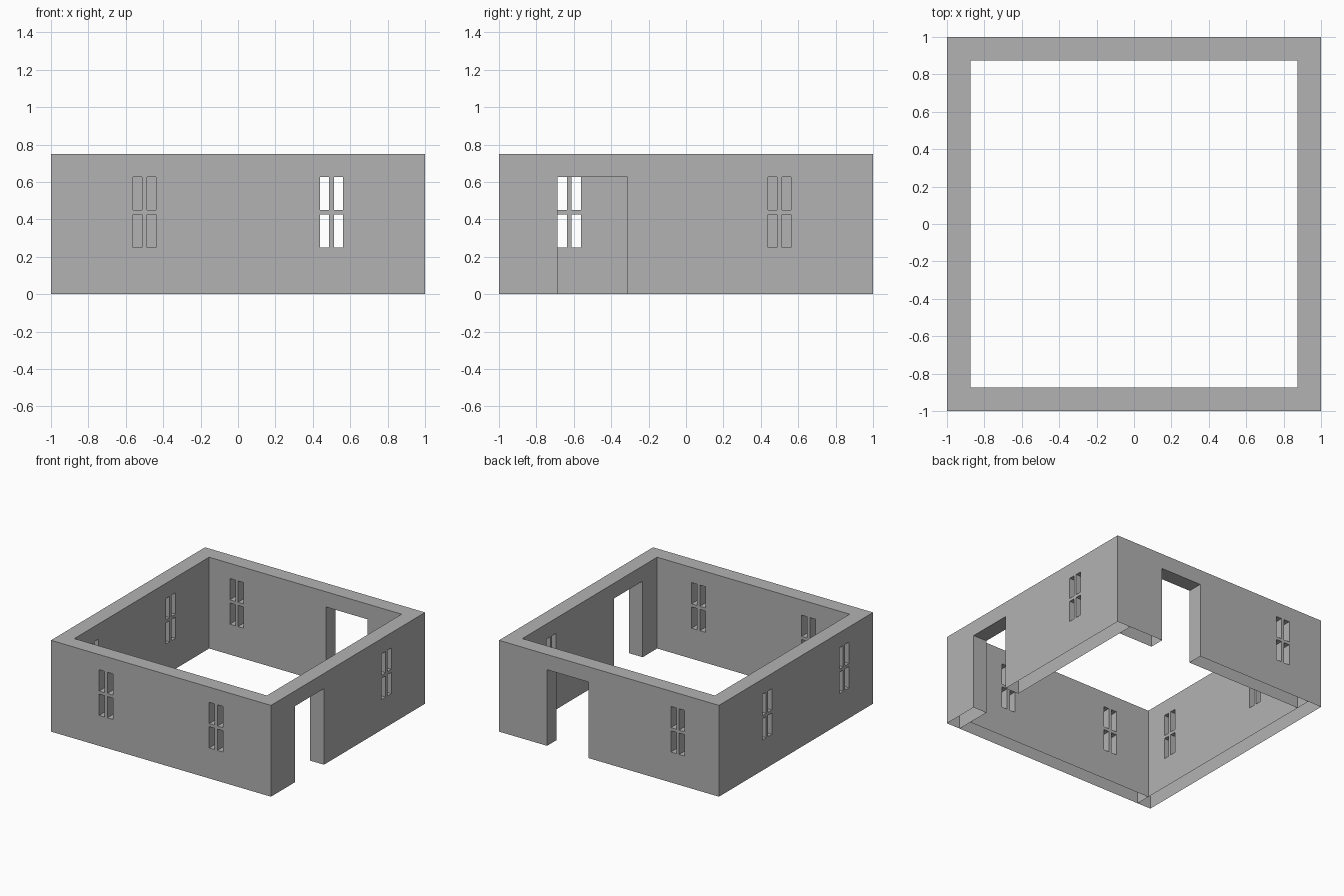
import bpy, bmesh
from mathutils import Matrix, Vector

cube = bpy.data.objects.get("Cube")
if cube:
    bpy.data.objects.remove(cube, do_unlink=True)

OUTER, INNER, HEIGHT = 1.0, 0.875, 0.75
HEAD, SILL = 0.625, 0.25            # top of openings, bottom of windows
MID, BAR = (HEAD + SILL) / 2, 0.0125
WINDOW_HALF, DOOR_HALF = 0.0625, 0.1875

grey = bpy.data.materials.new("wall_grey")
grey.use_nodes = True
colour = (0.448, 0.448, 0.448, 1)
grey.diffuse_color = colour
grey.node_tree.nodes["Principled BSDF"].inputs["Base Color"].default_value = colour


def add_box(bm, low, high):
    low, high = Vector(low), Vector(high)
    matrix = Matrix.Translation((low + high) / 2) @ Matrix.Diagonal((*(high - low), 1))
    bmesh.ops.create_cube(bm, size=1, matrix=matrix)


def make_object(name, bm):
    mesh = bpy.data.meshes.new(name)
    bm.to_mesh(mesh)
    bm.free()
    obj = bpy.data.objects.new(name, mesh)
    bpy.context.collection.objects.link(obj)
    return obj


def make_wall(name, along, side, windows, doors):
    """One wall running along x (0) or y (1), on the given side."""
    def block(bm, a0, a1, d0, d1, z0, z1):
        d0, d1 = sorted((d0 * side, d1 * side))
        if along == 0:
            add_box(bm, (a0, d0, z0), (a1, d1, z1))
        else:
            add_box(bm, (d0, a0, z0), (d1, a1, z1))

    # Solid wall: the side walls run the full depth
    half = OUTER if along == 1 else INNER
    bm = bmesh.new()
    block(bm, -half, half, INNER, OUTER, 0, HEIGHT)
    wall = make_object(name, bm)
    wall.data.materials.append(grey)

    # Doorways and four-pane windows
    bm = bmesh.new()
    near, far = INNER - 0.1, OUTER + 0.1
    for c in doors:
        block(bm, c - DOOR_HALF, c + DOOR_HALF, near, far, -0.1, HEAD)
    for c in windows:
        for a0, a1 in ((c - WINDOW_HALF, c - BAR), (c + BAR, c + WINDOW_HALF)):
            for z0, z1 in ((SILL, MID - BAR), (MID + BAR, HEAD)):
                block(bm, a0, a1, near, far, z0, z1)
    cutter = make_object(name + "_cutter", bm)
    cutter.hide_render = True

    cut = wall.modifiers.new("openings", 'BOOLEAN')
    cut.operation, cut.solver, cut.object = 'DIFFERENCE', 'EXACT', cutter
    bpy.context.view_layer.update()
    result = bpy.data.meshes.new_from_object(
        wall.evaluated_get(bpy.context.evaluated_depsgraph_get()))
    wall.modifiers.clear()
    wall.data = result
    bpy.data.objects.remove(cutter, do_unlink=True)

    # Walls are open underneath, and front and back walls butt the side walls
    bm = bmesh.new()
    bm.from_mesh(result)
    hidden = []
    for f in bm.faces:
        underside = all(v.co.z < 0.001 for v in f.verts)
        butt_end = along == 0 and all(abs(v.co.x) > INNER - 0.001 for v in f.verts) \
            and abs(f.normal.x) > 0.9
        if underside or butt_end:
            hidden.append(f)
    bmesh.ops.delete(bm, geom=hidden, context='FACES')
    bm.to_mesh(result)
    bm.free()
    result.materials.clear()
    result.materials.append(grey)


make_wall("front_wall", 0, -1, (-0.5, 0.5), ())
make_wall("back_wall", 0, 1, (-0.625,), (0.375,))
make_wall("left_wall", 1, 1, (0.5,), (-0.5,))
make_wall("right_wall", 1, -1, (-0.625, 0.375), ())
